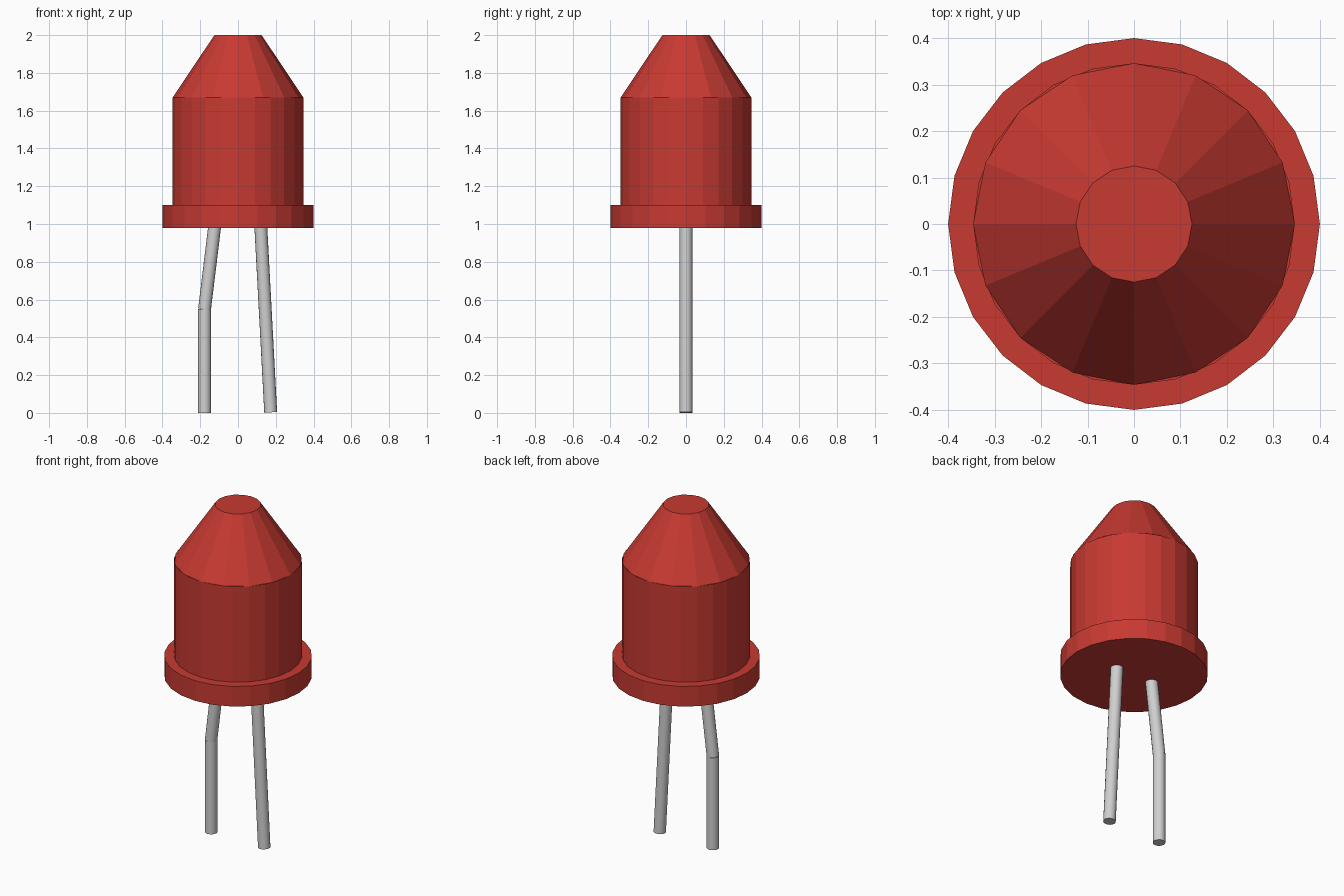
import bpy
from mathutils import Vector

cube = bpy.data.objects.get("Cube")
if cube:
    bpy.data.objects.remove(cube, do_unlink=True)


def make_material(name, rgb):
    mat = bpy.data.materials.new(name)
    mat.use_nodes = True
    mat.diffuse_color = (*rgb, 1)
    mat.node_tree.nodes["Principled BSDF"].inputs["Base Color"].default_value = (*rgb, 1)
    return mat


red = make_material("red plastic", (0.58, 0.042, 0.032))
metal = make_material("light grey metal", (0.62, 0.63, 0.62))


def frustum(name, start, end, r1, r2, sides, mat):
    """Capped cone or cylinder between two points."""
    start, end = Vector(start), Vector(end)
    axis = end - start
    bpy.ops.mesh.primitive_cone_add(
        vertices=sides, radius1=r1, radius2=r2, depth=axis.length,
        location=(start + end) / 2,
        rotation=axis.to_track_quat('Z', 'Y').to_euler() if axis.x else (0, 0, 0))
    obj = bpy.context.object
    obj.name = name
    obj.data.materials.append(mat)
    return obj


# Faceted lamp housing: rim, body and tapered tip
RIM_BOTTOM, RIM_TOP, BODY_TOP, TIP_TOP = 0.98, 1.10, 1.67, 2.0
BODY_RADIUS = 0.346
frustum("rim", (0, 0, RIM_BOTTOM), (0, 0, RIM_TOP), 0.4, 0.4, 24, red)
frustum("body", (0, 0, RIM_TOP), (0, 0, BODY_TOP), BODY_RADIUS, BODY_RADIUS, 24, red)
frustum("tip", (0, 0, BODY_TOP), (0, 0, TIP_TOP), BODY_RADIUS, 0.125, 16, red)

# Wire legs: one straight and splayed, one with a bend
WIRE = 0.034
bend = (-0.177, 0, 0.55)
legs = [
    frustum("straight_leg", (0.173, 0, 0.003), (0.12, 0, 1.0), WIRE, WIRE, 16, metal),
    frustum("bent_leg_lower", (-0.177, 0, 0), bend, WIRE, WIRE, 16, metal),
    frustum("bent_leg_upper", bend, (-0.122, 0, 1.0), WIRE, WIRE, 16, metal),
]
for leg in legs:
    bpy.ops.object.select_all(action='DESELECT')
    leg.select_set(True)
    bpy.context.view_layer.objects.active = leg
    bpy.ops.object.shade_smooth_by_angle()
